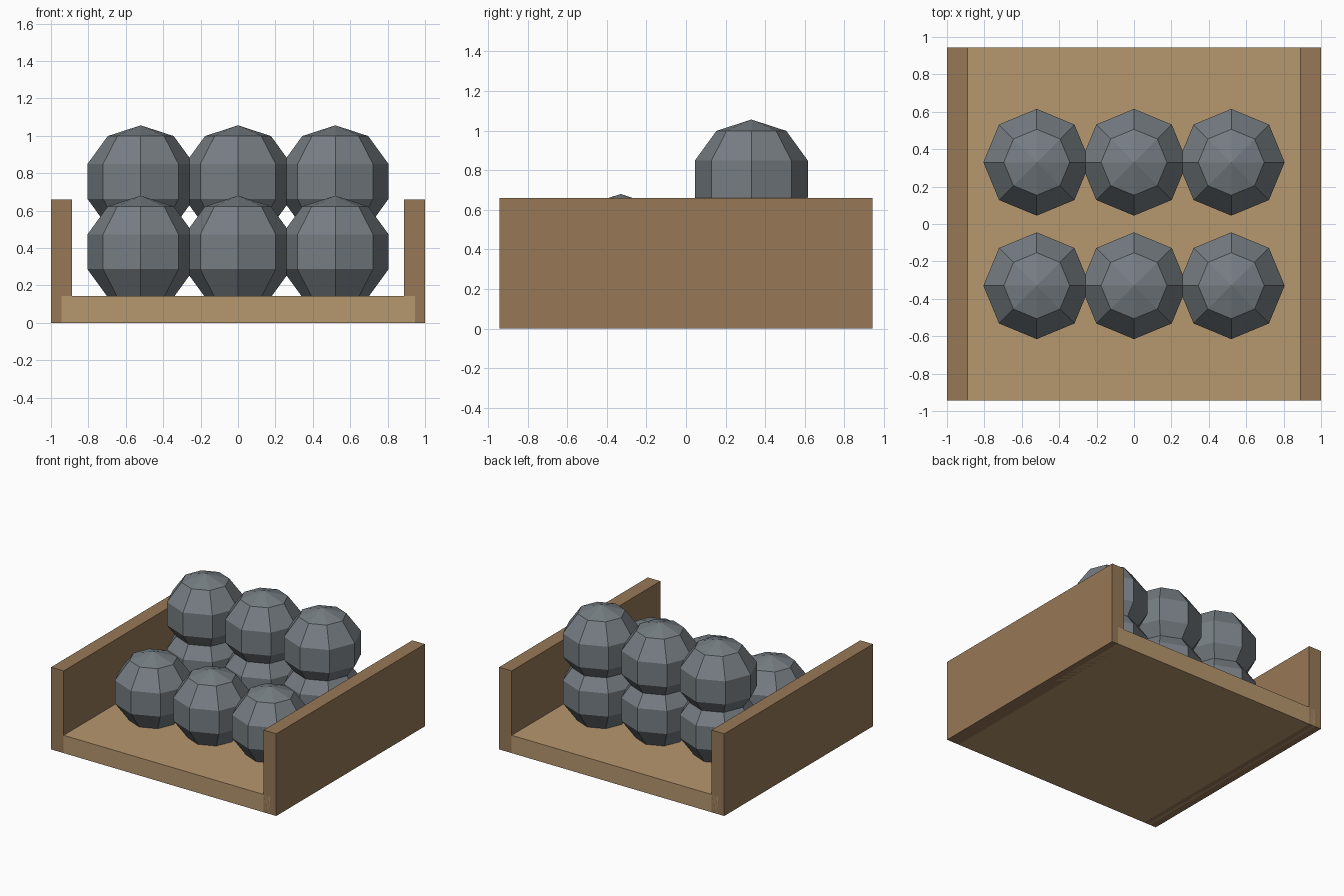
import bpy

if "Cube" in bpy.data.objects:
    bpy.data.objects.remove(bpy.data.objects["Cube"])

def material(name, color):
    m = bpy.data.materials.new(name)
    m.diffuse_color = color
    m.use_nodes = True
    m.node_tree.nodes["Principled BSDF"].inputs["Base Color"].default_value = m.diffuse_color
    return m

light_wood = material("light_wood", (0.47, 0.31, 0.155, 1))
dark_wood = material("dark_wood", (0.31, 0.19, 0.095, 1))
iron = material("iron", (0.18, 0.205, 0.225, 1))

def box(name, x0, x1, y0, y1, z0, z1, mat):
    bpy.ops.mesh.primitive_cube_add(
        size=1, location=((x0 + x1) / 2, (y0 + y1) / 2, (z0 + z1) / 2))
    ob = bpy.context.object
    ob.name = name
    ob.scale = (x1 - x0, y1 - y0, z1 - z0)
    ob.data.materials.append(mat)

def ball(name, x, y, z):
    # Eight-sided, five-ring low-poly ball
    bpy.ops.mesh.primitive_uv_sphere_add(
        segments=8, ring_count=5, radius=0.30, location=(x, y, z))
    ob = bpy.context.object
    ob.name = name
    ob.data.materials.append(iron)

# Tray floor and the two side walls
D = 0.943
box("tray_floor", -0.945, 0.945, -D, D, 0, 0.143, light_wood)
box("left_wall", -1.0, -0.888, -D, D, 0, 0.66, dark_wood)
box("right_wall", 0.888, 1.0, -D, D, 0, 0.66, dark_wood)

# Three columns of balls: one front row, two stacked back rows
for i, x in enumerate((-0.52, 0, 0.52), 1):
    ball(f"front_ball_{i}", x, -0.33, 0.38)
    ball(f"back_lower_ball_{i}", x, 0.33, 0.38)
    ball(f"back_upper_ball_{i}", x, 0.33, 0.756)
